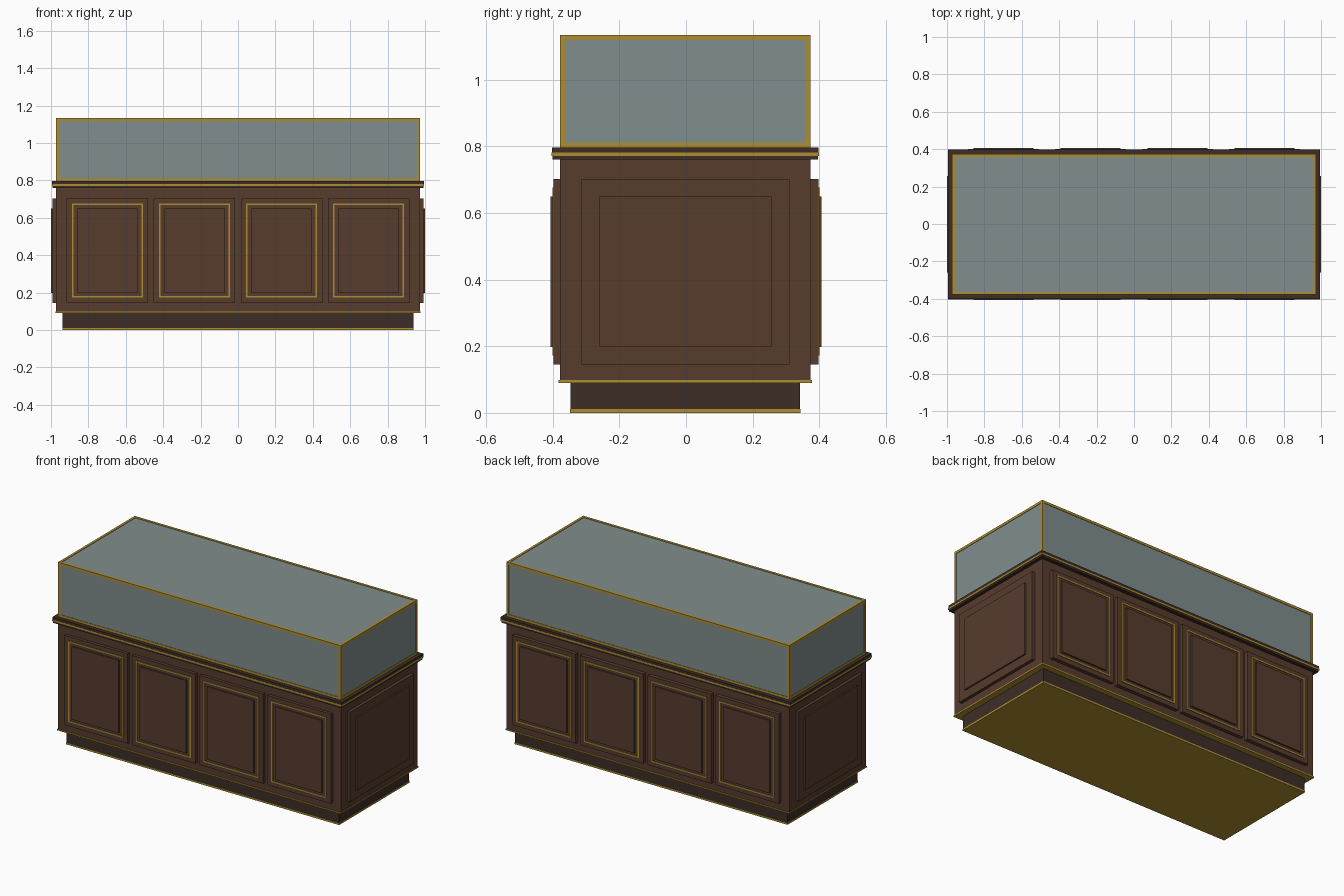
import bpy, bmesh
from mathutils import Matrix, Vector

if "Cube" in bpy.data.objects:
    bpy.data.objects.remove(bpy.data.objects["Cube"])


def material(name, rgb):
    m = bpy.data.materials.new(name)
    m.diffuse_color = (*rgb, 1)
    m.use_nodes = True
    m.node_tree.nodes["Principled BSDF"].inputs["Base Color"].default_value = m.diffuse_color
    return m


WOOD = material("wood", (0.095, 0.045, 0.027))
DARK = material("dark_wood", (0.048, 0.026, 0.019))
GOLD = material("gold", (0.42, 0.27, 0.03))
GLASS = material("glass", (0.216, 0.27, 0.266))


def boxes(name, mat, *bounds):
    """One object made of boxes, each (x0, x1, y0, y1, z0, z1)."""
    bm = bmesh.new()
    for x0, x1, y0, y1, z0, z1 in bounds:
        size = Vector((x1 - x0, y1 - y0, z1 - z0, 1))
        centre = Vector(((x0 + x1) / 2, (y0 + y1) / 2, (z0 + z1) / 2))
        bmesh.ops.create_cube(bm, size=1, matrix=Matrix.Translation(centre) @ Matrix.Diagonal(size))
    me = bpy.data.meshes.new(name)
    bm.to_mesh(me)
    bm.free()
    me.materials.append(mat)
    ob = bpy.data.objects.new(name, me)
    bpy.context.collection.objects.link(ob)
    return ob


CY = -0.002              # cabinet body sits a hair forward of centre
BX, BY = 0.972, 0.376    # body half sizes


def slab(name, mat, hx, hy, z0, z1):
    return boxes(name, mat, (-hx, hx, CY - hy, CY + hy, z0, z1))


# Plinth and cabinet body with gold trims
slab("plinth", DARK, 0.937, 0.344, 0.001, 0.09)
slab("plinth_gold_trim", GOLD, 0.939, 0.346, 0, 0.011)
slab("body_gold_trim", GOLD, 0.975, 0.380, 0.09, 0.098)
slab("cabinet_body", WOOD, BX, BY, 0.098, 0.76)

# Counter moulding
slab("counter_lower", DARK, 0.992, 0.398, 0.76, 0.771)
slab("counter_gold_trim", GOLD, 0.995, 0.401, 0.771, 0.781)
slab("counter_upper", DARK, 0.995, 0.400, 0.781, 0.796)

# Doors on the front and matching panels on the back
for face, s in (("front", -1), ("back", 1)):
    def depth(outer):
        return sorted((CY + s * (BY - 0.01), s * outer))

    for i, cx in enumerate((-0.698, -0.233, 0.233, 0.698), 1):
        boxes(f"{face}_door_{i}", WOOD, (cx - 0.218, cx + 0.218, *depth(0.397), 0.145, 0.702))
        boxes(f"{face}_door_{i}_raised_panel", WOOD, (cx - 0.160, cx + 0.160, *depth(0.407), 0.198, 0.65))
        w, t, z0, z1 = 0.189, 0.008, 0.173, 0.676
        d = depth(0.401)
        boxes(f"{face}_door_{i}_gold_bead", GOLD,
              (cx - w, cx + w, *d, z0, z0 + t),
              (cx - w, cx + w, *d, z1 - t, z1),
              (cx - w, cx - w + t, *d, z0 + t, z1 - t),
              (cx + w - t, cx + w, *d, z0 + t, z1 - t))

# Stepped panels on the two ends
for side, s in (("left", -1), ("right", 1)):
    def reach(outer):
        return sorted((s * (BX - 0.01), s * outer))

    boxes(f"{side}_end_panel", WOOD, (*reach(0.991), CY - 0.312, CY + 0.312, 0.145, 0.702))
    boxes(f"{side}_end_raised_panel", WOOD, (*reach(1.0), CY - 0.258, CY + 0.258, 0.198, 0.65))

# Glass display case, slightly inset in a gold frame
Z0, Z1, T = 0.796, 1.134, 0.015
slab("glass_case", GLASS, BX - 0.003, BY - 0.003, Z0 + 0.003, Z1 - 0.003)
bars = []
ya, yb = CY - BY, CY + BY
for z in (Z0, Z1 - T):
    for y in (ya, yb - T):
        bars.append((-BX, BX, y, y + T, z, z + T))
    for x in (-BX, BX - T):
        bars.append((x, x + T, ya + T, yb - T, z, z + T))
for x in (-BX, BX - T):
    for y in (ya, yb - T):
        bars.append((x, x + T, y, y + T, Z0 + T, Z1 - T))
boxes("case_gold_frame", GOLD, *bars)
